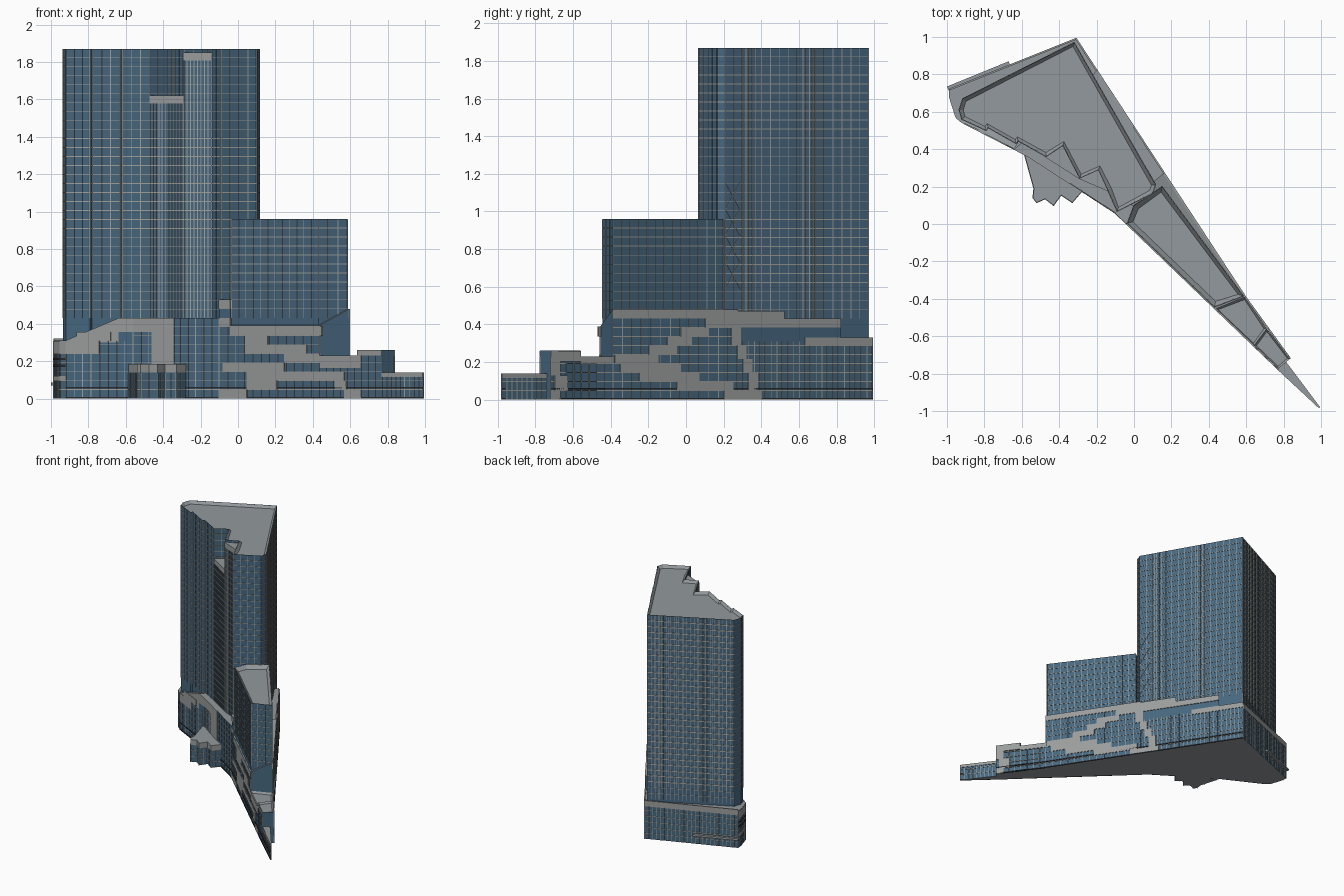
import bpy
import bmesh
from mathutils import Vector

default_cube = bpy.data.objects.get("Cube")
if default_cube:
    bpy.data.objects.remove(default_cube, do_unlink=True)

FLOOR = 0.048


def material(name, colour):
    mat = bpy.data.materials.new(name)
    mat.use_nodes = True
    mat.diffuse_color = (*colour, 1)
    shader = mat.node_tree.nodes["Principled BSDF"]
    shader.inputs["Base Color"].default_value = (*colour, 1)
    shader.inputs["Roughness"].default_value = 0.8
    return mat


GLASS = material("blue glass", (0.062, 0.135, 0.21))
CONCRETE = material("grey cladding", (0.33, 0.34, 0.34))
ROOF = material("roof grey", (0.29, 0.32, 0.34))
MULLION = material("pale mullion", (0.36, 0.36, 0.34))
DARK = material("dark frame", (0.02, 0.025, 0.03))


def finish(name, bm, mats):
    bmesh.ops.recalc_face_normals(bm, faces=bm.faces)
    mesh = bpy.data.meshes.new(name)
    bm.to_mesh(mesh)
    bm.free()
    for mat in mats:
        mesh.materials.append(mat)
    obj = bpy.data.objects.new(name, mesh)
    bpy.context.collection.objects.link(obj)
    return obj


def prism(name, outline, z0, z1, side=GLASS, rim=0.0):
    """Extruded footprint; z1 is a height or one height per corner."""
    tops = z1 if isinstance(z1, list) else [z1] * len(outline)
    bm = bmesh.new()
    low = [bm.verts.new((x, y, z0)) for x, y in outline]
    high = [bm.verts.new((x, y, z)) for (x, y), z in zip(outline, tops)]
    n = len(outline)
    for i in range(n):
        j = (i + 1) % n
        bm.faces.new((low[i], low[j], high[j], high[i]))
    caps = [bm.faces.new(low[::-1]), bm.faces.new(high)]
    bmesh.ops.recalc_face_normals(bm, faces=bm.faces)
    for face in caps:
        face.material_index = 1
    if rim:
        inner = bmesh.ops.inset_region(bm, faces=[caps[1]], thickness=rim, depth=-rim)
        for face in inner["faces"]:
            face.material_index = 1
    return finish(name, bm, [side, ROOF])


def bar(bm, p, q, z0, z1, depth, rise=0.0):
    """Thin upright plate from p to q, centred on the wall line."""
    p, q = Vector(p), Vector(q)
    along = (q - p).normalized()
    out = Vector((-along.y, along.x)) * depth / 2
    ring = []
    for point, lift in ((p, 0), (q, rise)):
        for offset, z in ((out, z0), (-out, z0), (-out, z1), (out, z1)):
            ring.append(bm.verts.new((*(point + offset), z + lift)))
    bm.faces.new(ring[:4])
    bm.faces.new(ring[4:])
    for i in range(4):
        j = (i + 1) % 4
        bm.faces.new((ring[i], ring[j], ring[j + 4], ring[i + 4]))


def lattice(name, line, z0, z1, spacing, floor=FLOOR, closed=False):
    """Floor lines and upright mullions along a wall line."""
    bm = bmesh.new()
    points = [Vector(p) for p in line]
    pairs = list(zip(points, points[1:] + points[:1]))
    for p, q in pairs if closed else pairs[:-1]:
        length = (q - p).length
        z = z0 + floor
        while z < z1 - 0.01:
            bar(bm, p, q, z - 0.002, z + 0.002, 0.006)
            z += floor
        count = max(1, round(length / spacing))
        half = (q - p).normalized() * 0.002
        for i in range(count + 1):
            c = p.lerp(q, i / count)
            bar(bm, c - half, c + half, z0, z1 - 0.002, 0.006)
    return finish(name, bm, [MULLION])


def panels(name, wall, axis, rows, mat=CONCRETE):
    """Cladding plates: (first floor, last floor, start, end) along an axis."""
    bm = bmesh.new()
    for first, last, start, end in rows:
        for p, q in zip(wall, wall[1:]):
            p, q = sorted((Vector(p), Vector(q)), key=lambda v: v[axis])
            a, b = max(start, p[axis]), min(end, q[axis])
            if b - a > 0.001:
                span = q[axis] - p[axis]
                bar(bm, p.lerp(q, (a - p[axis]) / span), p.lerp(q, (b - p[axis]) / span),
                    first * FLOOR, last * FLOOR, 0.0095)
    return finish(name, bm, [mat])


# Main wall lines of the wedge-shaped plot
apex, tip = (-0.31, 0.99), (0.99, -0.98)
west = [(-0.985, 0.72), (-0.985, 0.68), (-0.95, 0.57), (-0.92, 0.545)]
bend, waist, east = (-0.56, 0.36), (-0.1, 0.06), (0.16, 0.273)
mid_left, mid_right = (0.435, -0.455), (0.595, -0.39)
step_left, step_right = (0.64, -0.652), (0.71, -0.56)
end_left, end_right = (0.77, -0.775), (0.835, -0.72)
neck_right = (0.81, -0.74)
shoulder = (-0.64, 0.401)

# Podium masses
prism("tower_podium", west + [bend, waist, east, apex], 0, 0.31)
prism("raised_podium", [shoulder, bend, waist, east, (-0.2, 0.82), (-0.4, 0.6)], 0.31, 0.43)
prism("sloped_podium_roof", [west[-1], shoulder, (-0.6, 0.47), (-0.87, 0.61)], 0.3,
      [0.311, 0.43, 0.43, 0.311], CONCRETE)
prism("middle_podium", [waist, mid_left, mid_right, east], 0, [0.39, 0.39, 0.48, 0.48])
prism("tail_block", [mid_left, step_left, step_right, mid_right], 0, 0.23, rim=0.015)
prism("tail_step", [step_left, end_left, end_right, step_right], 0, 0.26, rim=0.015)
prism("tail_tip", [end_left, tip, neck_right], 0, 0.14)

# Tall tower with notched front, and the two lower bays in the notches
tower = [(-0.32, 0.97), (0.115, 0.21), (0.1, 0.165), (-0.09, 0.068), (-0.14, 0.18),
         (-0.19, 0.29), (-0.29, 0.245), (-0.38, 0.42), (-0.47, 0.36), (-0.62, 0.445),
         (-0.63, 0.43), (-0.78, 0.515), (-0.79, 0.5), (-0.92, 0.56), (-0.935, 0.61),
         (-0.915, 0.67)]
prism("tall_tower", tower, 0.28, 1.87, rim=0.022)
lattice("tower_mullions", tower, 0.43, 1.87, 0.055, closed=True)
lattice("tower_back_mullions", [tower[-1], tower[0]], 0.33, 1.87, 0.03)
for name, start, top in (("left_bay", 4, 1.85), ("right_bay", 6, 1.62)):
    bay = tower[start:start + 3]
    prism(name, bay, 0.3, top)
    lattice(name + "_mullions", [bay[0], bay[2]], 0.43, top, 0.02)
    panels(name + "_cap", [bay[0], bay[2]], 0, [(top / FLOOR - 0.9, top / FLOOR, -1, 1)])

# Corner clusters on the long tower side
side = [tower[0], tower[1]]
for y in (0.3, 0.62):
    a, b = [Vector(side[0]).lerp(Vector(side[1]), (0.97 - v) / 0.76) for v in (y + 0.07, y)]
    lattice("tower_cluster", [a, b], 0.43, 1.87, 0.02)

# Cross bracing on the long tower side
bm = bmesh.new()
a, b = [Vector(side[0]).lerp(Vector(side[1]), t) for t in (0.9, 1)]
for i in range(4):
    z = 0.59 + i * 0.14
    bar(bm, a, b, z, z + 0.005, 0.008, 0.14)
    bar(bm, b, a, z, z + 0.005, 0.008, 0.14)
finish("cross_bracing", bm, [MULLION])

# Middle tower
middle = [(0.15, 0.2), (0.585, -0.385), (0.43, -0.443), (-0.035, 0.005), (0.0, 0.1)]
prism("middle_tower", middle, 0.3, 0.96, rim=0.03)
lattice("middle_tower_mullions", middle, 0.432, 0.96, 0.055, closed=True)

# Link block between the towers
link = [(-0.1, 0.062), (-0.04, 0.005), (0.02, 0.07), (-0.04, 0.12)]
prism("link_block", link, 0.35, 0.53)
panels("link_cap", link, 0, [(10, 11, -1, 1), (8, 9, -1, 1)])

# Podium glazing grids
lattice("back_podium_grid", [west[0], apex], 0, 0.31, 0.03)
lattice("front_podium_grid", [west[-1], bend, waist], 0, 0.31, 0.05)
lattice("raised_podium_grid", [bend, waist], 0.288, 0.43, 0.05)
lattice("middle_front_grid", [waist, mid_left], 0, 0.39, 0.06)
lattice("tail_front_grid", [mid_left, end_left], 0, 0.23, 0.05)
lattice("tip_front_grid", [end_left, tip], 0, 0.14, 0.035)
lattice("tip_side_grid", [neck_right, tip], 0, 0.14, 0.035)
lattice("tail_side_grid", [mid_right, end_right], 0, 0.23, 0.05)
lattice("middle_side_grid", [east, mid_right], 0, 0.48, 0.06)
lattice("tower_side_grid", [apex, east], 0, 0.31, 0.035)

# Stepped cladding on the front wall
front = [west[-1], bend, waist, end_left, tip]
panels("front_cladding", front, 0, [
    (5, 6.4, -0.98, -0.74), (7.4, 9, -0.64, -0.34), (3.7, 9, -0.46, -0.34),
    (6.4, 7.4, -0.86, -0.68), (7, 8.1, -0.04, 0.45), (5, 7, 0.04, 0.16),
    (5, 6, 0.13, 0.37), (4, 5, 0.25, 0.44), (3, 4, -0.08, 0.25), (2, 3, 0.05, 0.37),
    (1, 2, 0.05, 0.21), (0, 1, -0.1, 0.05), (3.4, 4.8, 0.44, 0.66), (2, 3, 0.33, 0.57),
    (1, 2, 0.52, 0.58), (0, 1, 0.57, 0.66), (4.8, 5.4, 0.64, 0.77), (2.4, 2.9, 0.77, 0.99)])

# Stepped cladding on the long side wall
long_side = [apex, mid_right, end_right]
panels("side_cladding", long_side, 1, [
    (9, 10, -0.39, 0.273), (8, 9, 0.1, 0.82), (9, 9.8, 0.273, 0.52), (7, 8, -0.03, 0.12),
    (6, 7, -0.1, 0.03), (5, 6, -0.2, -0.05), (4, 5, -0.38, -0.15), (3, 4, -0.35, -0.03),
    (2, 3, -0.25, 0.07), (1, 2, -0.05, 0.25), (0, 1, 0.2, 0.4), (1, 3, 0.33, 0.38),
    (3, 4.5, 0.3, 0.35), (4.5, 6, 0.27, 0.32), (6, 8, 0.24, 0.29), (6, 6.9, 0.63, 0.99),
    (4, 4.8, -0.56, -0.39), (4.2, 5.4, -0.72, -0.56), (0, 1, -0.72, -0.67),
    (1, 2.7, -0.7, -0.63), (2.7, 4.2, -0.72, -0.67)])
panels("tip_cladding", [neck_right, tip], 1, [(2.4, 2.9, -0.98, -0.74)])
panels("back_cladding", [west[0], apex], 0, [(5.7, 6.7, -1, -0.31)])

# Dark plinth lines round the base
for z in (0, 1.1):
    panels("plinth_line", front, 0, [(z, z + 0.2, -1, 1)], DARK)
    panels("plinth_line", long_side, 1, [(z, z + 0.2, -1, 1)], DARK)

# West end balconies with posts
panels("west_cladding", west, 1, [(5, 6.4, 0.5, 0.75), (2, 2.5, 0.5, 0.75)])
panels("west_rail", west, 1, [(3.5, 3.8, 0.5, 0.75), (4.3, 4.5, 0.5, 0.75)], DARK)
prism("west_canopy", [(-1.0, 0.735), (-0.67, 0.87), (-0.66, 0.84), (-0.985, 0.7)],
      0.07, 0.085, CONCRETE)
lattice("west_posts", west, 0, 0.29, 0.03)

# Entrance pavilion with a jagged front
pavilion = [(-0.585, 0.37), (-0.535, 0.19), (-0.54, 0.14), (-0.52, 0.115), (-0.475, 0.135),
            (-0.43, 0.1), (-0.39, 0.155), (-0.33, 0.115), (-0.275, 0.18), (-0.3, 0.25)]
prism("entrance_pavilion", pavilion, 0, 0.14)
prism("entrance_roof", pavilion, 0.14, 0.185, CONCRETE)
lattice("entrance_grid", pavilion[:-1], 0, 0.14, 0.04)
